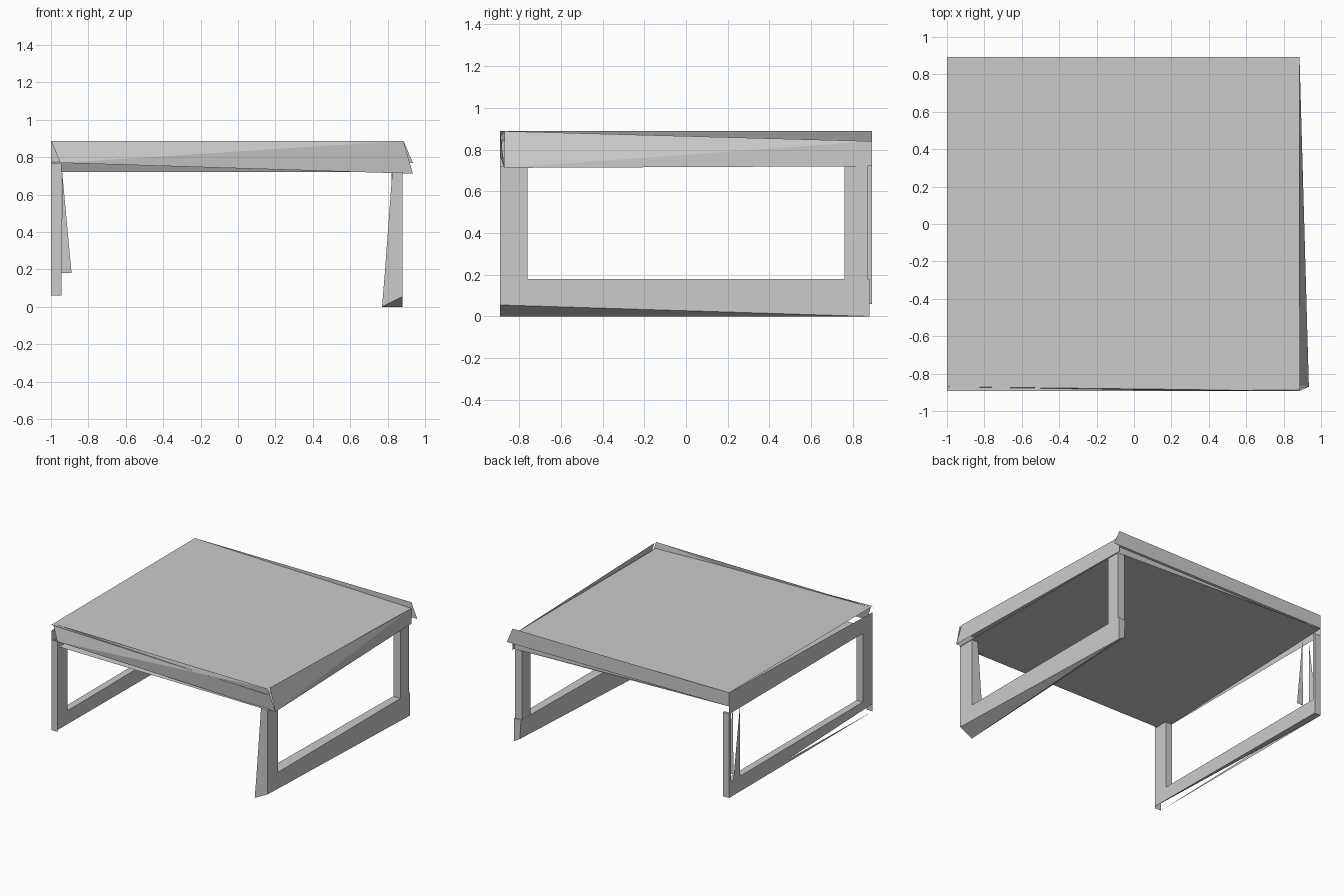
import bpy
import bmesh

cube = bpy.data.objects.get("Cube")
if cube:
    bpy.data.objects.remove(cube)

grey = bpy.data.materials.new("plain_grey")
grey.use_nodes = True
colour = (0.6, 0.6, 0.6, 1)
grey.diffuse_color = colour
grey.node_tree.nodes["Principled BSDF"].inputs["Base Color"].default_value = colour


def finish(name, bm):
    mesh = bpy.data.meshes.new(name)
    bm.to_mesh(mesh)
    bm.free()
    mesh.materials.append(grey)
    bpy.context.collection.objects.link(bpy.data.objects.new(name, mesh))


def panel(name, *corners):
    """Single sheet fanned into triangles from its first corner."""
    bm = bmesh.new()
    verts = [bm.verts.new(p) for p in corners]
    for i in range(1, len(verts) - 1):
        bm.faces.new((verts[0], verts[i], verts[i + 1]))
    finish(name, bm)


def hull(name, points):
    """Flat-faced solid wrapped around a few corner points."""
    bm = bmesh.new()
    for p in points:
        bm.verts.new(p)
    bmesh.ops.convex_hull(bm, input=bm.verts)
    bmesh.ops.recalc_face_normals(bm, faces=bm.faces)
    finish(name, bm)


def slab(name, x0, x1, profile):
    """Extrude a convex y-z profile between two x positions."""
    hull(name, [(x, y, z) for x in (x0, x1) for y, z in profile])


def bar(name, front, back, y0, y1):
    """Join two x-z sections placed at y0 and y1."""
    hull(name, [(x, y0, z) for x, z in front] + [(x, y1, z) for x, z in back])


L, R, Y = -1.0, 0.885, 0.892
TOP, DIP, UNDER, RAIL = 0.888, 0.84, 0.72, 0.18
IN = 0.87

# Table top: tilted sheet, four skewed aprons and a closed underside
panel("top_sheet", (L, -Y, TOP), (R, -Y, DIP), (R, Y, DIP), (L, Y, TOP))
panel("front_apron", (L + 0.05, -Y, 0.77), (0.935, -IN, 0.712), (R, -Y, TOP), (L, -IN, TOP))
panel("left_apron", (0.935, -IN, 0.712), (R, Y, UNDER), (R, Y, DIP), (R, -IN, TOP))
panel("back_apron", (0.935, Y, 0.77), (L, Y, 0.78), (L, Y, TOP), (R, Y, TOP))
panel("back_lower_strip", (R, IN, UNDER), (L, IN, 0.78), (R, IN, 0.775))
panel("right_apron", (L, Y, UNDER), (L, -Y, UNDER), (L, -Y, DIP), (L, Y, TOP))
panel("underside", (L, Y, 0.78), (R, IN, UNDER), (R, -Y, UNDER), (L, -IN, UNDER))

# Left side frame, leaning inwards at its front foot
foot = [(0.88, 0.055), (0.77, 0), (0.785, RAIL), (0.88, RAIL)]
heel = [(0.88, 0), (0.83, 0.03), (0.82, RAIL), (0.88, RAIL)]
bar("left_bottom_rail", foot, heel, -Y, 0.88)
hull("left_front_leg",
     [(x, y, UNDER) for x in (0.825, 0.88) for y in (-Y, -0.76)]
     + [(x, y, RAIL) for x in (0.785, 0.88) for y in (-Y, -0.76)])
slab("left_back_leg", 0.82, 0.88, [(0.76, RAIL), (IN, RAIL), (IN, UNDER), (0.76, UNDER)])

# Right side frame, with a split rail and a tapering back leg
slab("right_front_leg", L, -0.945,
     [(-Y, RAIL), (-0.77, RAIL), (-0.77, UNDER), (-Y, 0.77)])
panel("right_front_foot", (L, -Y, 0.06), (-0.945, -Y, 0.06), (-0.945, -Y, RAIL), (L, -Y, RAIL))
bar("right_bottom_rail",
    [(L, 0.12), (-0.945, 0.075), (-0.945, RAIL), (L, RAIL)],
    [(L, 0.06), (-0.945, 0.06), (-0.945, RAIL), (L, RAIL)], -Y, Y)
panel("right_rail_sliver", (L, Y, 0.06), (L, -Y, 0.06), (L, Y, 0.1))
panel("right_back_leg_spike", (L, 0.76, UNDER), (L, 0.84, RAIL), (L, 0.76, RAIL))
slab("right_back_leg_plate", L, -0.945, [(IN, 0.06), (Y, 0.06), (Y, UNDER), (IN, UNDER)])
panel("right_back_leg_inner_plate",
      (-0.945, 0.76, RAIL), (-0.89, 0.76, RAIL), (-0.94, 0.76, UNDER))
